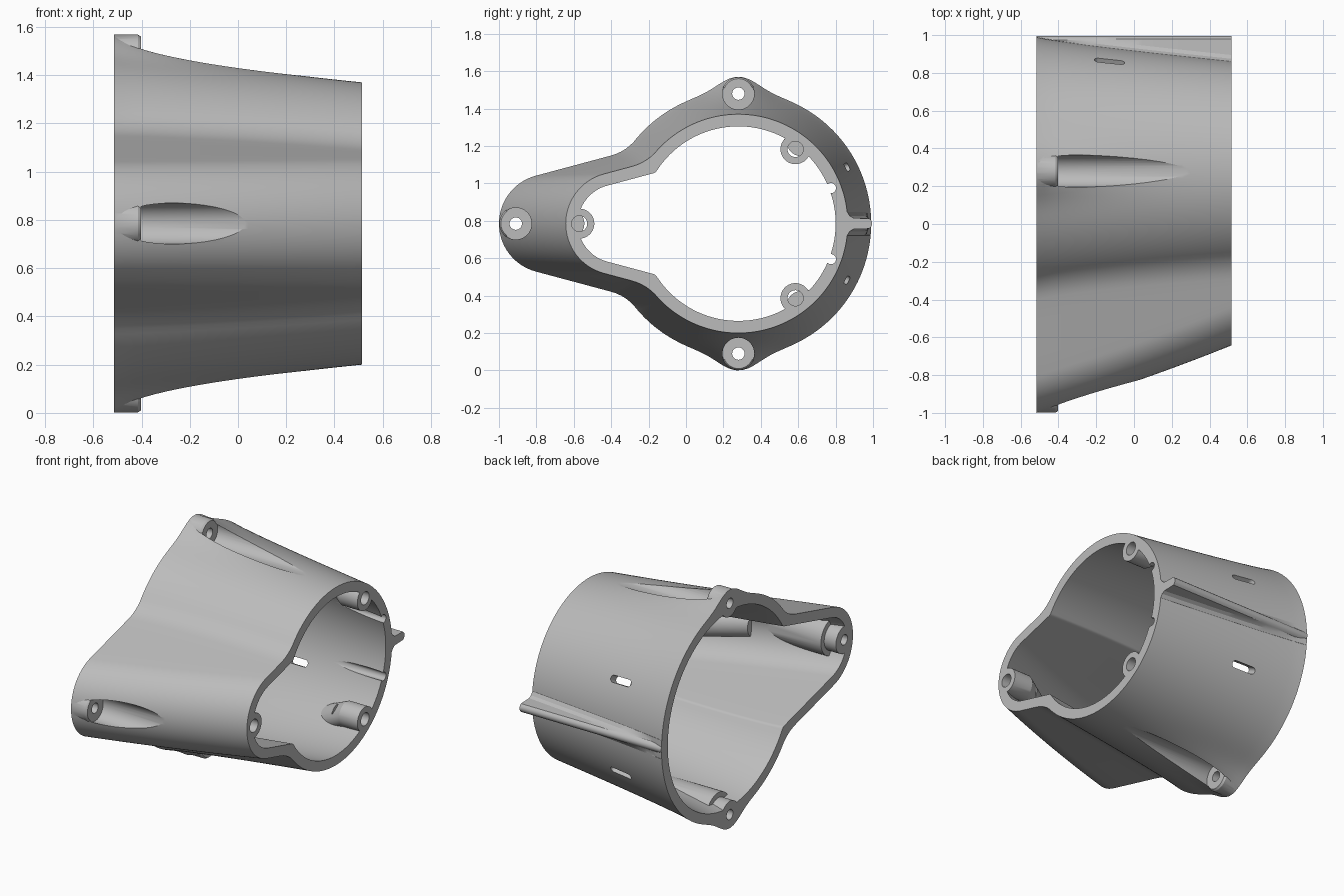
import bpy, bmesh, math
from mathutils import Vector

cube = bpy.data.objects.get("Cube")
if cube:
    bpy.data.objects.remove(cube, do_unlink=True)

X0, X1 = -0.515, 0.515      # wide end, narrow end
CY, CZ = 0.28, 0.785        # axis of the round barrel
SLOPE = math.radians(15)    # taper of the side lobe

grey = bpy.data.materials.new("housing grey")
grey.use_nodes = True
grey.diffuse_color = (0.5, 0.5, 0.5, 1)
grey.node_tree.nodes["Principled BSDF"].inputs["Base Color"].default_value = (0.5, 0.5, 0.5, 1)


def loft(name, rings):
    """Closed solid through equal-length rings of points."""
    bm = bmesh.new()
    loops = [[bm.verts.new(p) for p in ring] for ring in rings]
    n = len(loops[0])
    for a, b in zip(loops, loops[1:]):
        for i in range(n):
            j = (i + 1) % n
            bm.faces.new((a[i], a[j], b[j], b[i]))
    bm.faces.new(loops[0])
    bm.faces.new(loops[-1])
    bmesh.ops.recalc_face_normals(bm, faces=bm.faces)
    mesh = bpy.data.meshes.new(name)
    bm.to_mesh(mesh)
    bm.free()
    mesh.materials.append(grey)
    obj = bpy.data.objects.new(name, mesh)
    bpy.context.collection.objects.link(obj)
    return obj


def combine(target, tool, operation):
    """Apply a boolean and discard the tool."""
    tool.hide_render = True
    mod = target.modifiers.new("cut", 'BOOLEAN')
    mod.operation, mod.solver, mod.object = operation, 'EXACT', tool
    bpy.ops.object.select_all(action='DESELECT')
    bpy.context.view_layer.objects.active = target
    target.select_set(True)
    bpy.ops.object.modifier_apply(modifier=mod.name)
    bpy.data.objects.remove(tool, do_unlink=True)


def circle(x, y, z, r, n=40):
    return [(x, y + r * math.cos(2 * math.pi * i / n), z + r * math.sin(2 * math.pi * i / n))
            for i in range(n)]


def rod(name, y, z, r, xa, xb):
    return loft(name, [circle(xa, y, z, r), circle(xb, y, z, r)])


def barrel_radius(t):
    return 0.71 - 0.125 * t ** 0.85


def section(x, wall, bump, fillet):
    """Keyhole outline at x, moved inward by the wall thickness."""
    t = min(max((x - X0) / (X1 - X0), 0), 1)
    R = barrel_radius(t) - wall
    r = 0.265 + 0.01 * t - wall
    c = -0.735 + 0.31 * t + 0.057 * t * t
    half = []
    # rounded tip of the lobe
    for i in range(17):
        a = math.pi - (math.pi / 2 - SLOPE) * i / 16
        half.append(Vector((c + r * math.cos(a), r * math.sin(a))))
    # straight flank up to where it meets the barrel
    start = half[-1].copy()
    d = Vector((math.cos(SLOPE), math.sin(SLOPE)))
    rel = start - Vector((CY, 0))
    b = rel.dot(d)
    neck = start + d * (-b - math.sqrt(b * b - rel.length_squared + R * R))
    ang = math.atan2(neck.y, neck.x - CY)
    arc_start = ang - fillet / R
    end = neck - d * fillet
    for i in range(1, 5):
        half.append(start.lerp(end, i / 4))
    after = Vector((CY + R * math.cos(arc_start), R * math.sin(arc_start)))
    for i in range(1, 6):
        u = i / 6
        half.append(end.lerp(neck, u).lerp(neck.lerp(after, u), u))
    # barrel arc, swelling over the screw lugs
    swell = bump * 0.075 * (1 - t) ** 3
    for i in range(61):
        a = arc_start * (1 - i / 60)
        q = R + swell * math.exp(-((R * (a - math.pi / 2)) / 0.13) ** 2)
        half.append(Vector((CY + q * math.cos(a), q * math.sin(a))))
    pts = half + [Vector((p.x, -p.y)) for p in reversed(half[1:-1])]
    return [(x, p.x, CZ + p.y) for p in pts]


xs = [X0 + (X1 - X0) * i / 24 for i in range(25)]
housing = loft("housing_shell", [section(x, 0, 1, 0.09) for x in xs])
hollow = loft("hollow_cutter", [section(x, 0.065, 0, 0.012)
                                for x in [X0 - 0.05] + xs + [X1 + 0.05]])

lugs = [(CY, 1.48), (CY, 0.09), (-0.91, CZ)]           # wide end screws
posts = [(0.585, 1.183), (0.585, 0.387), (-0.57, CZ)]  # narrow end screws

# Inner walls around the screw pockets
for y, z in lugs:
    combine(hollow, rod("pocket_wall", y, z, 0.122, -0.43, 0.6), 'DIFFERENCE')

# Screw posts that lean back into the wall
for y, z in posts:
    out = Vector((y - CY, z - CZ)).normalized() * 0.22
    post = loft("screw_post", [circle(X1 + 0.1, y, z, 0.08), circle(0.38, y, z, 0.08),
                               circle(0.05, y + out.x, z + out.y, 0.08)])
    combine(hollow, post, 'DIFFERENCE')

combine(housing, hollow, 'DIFFERENCE')

# Keel ridge along the back
ridge = []
for x in xs:
    yb = CY + barrel_radius((x - X0) / (X1 - X0))
    edge = [(yb - 0.03, 0.075), (yb - 0.002, 0.062), (min(yb + 0.01, 0.97), 0.042),
            (min(yb + 0.03, 0.975), 0.03), (0.98, 0.027), (0.99, 0.017), (0.995, 0.006)]
    ridge.append([(x, y, CZ + w) for y, w in edge] + [(x, y, CZ - w) for y, w in reversed(edge)])
combine(housing, loft("keel_ridge", ridge), 'UNION')

# Screw lugs, their open pockets and through holes
for y, z in lugs:
    lug = loft("screw_lug", [circle(X0, y, z, 0.088), circle(-0.415, y, z, 0.088),
                             circle(-0.403, y, z, 0.08)])
    combine(housing, lug, 'UNION')
    combine(housing, rod("pocket_cutter", y, z, 0.085, -0.403, 0.49), 'DIFFERENCE')
    combine(housing, rod("screw_hole_cutter", y, z, 0.033, -0.6, -0.3), 'DIFFERENCE')

# Blind holes in the posts
for y, z in posts:
    combine(housing, rod("blind_hole_cutter", y, z, 0.042, 0.3, 0.6), 'DIFFERENCE')

for side in (1, -1):
    # Groove inside the narrow rim
    combine(housing, rod("groove_cutter", 0.775, CZ + side * 0.19, 0.027, 0.0, 0.6), 'DIFFERENCE')
    # Rounded slot through the back wall
    a = side * math.radians(27.5)
    outward = Vector((0, math.cos(a), math.sin(a)))
    across = Vector((0, -math.sin(a), math.cos(a)))
    outline = []
    for i in range(24):
        q = 2 * math.pi * (i + 0.5) / 24
        shift = 0.058 if math.cos(q) > 0 else -0.058
        outline.append(Vector((-0.13 + shift + 0.022 * math.cos(q), CY, CZ))
                       + across * 0.022 * math.sin(q))
    slot = loft("slot_cutter", [[p + outward * k for p in outline] for k in (0.5, 0.85)])
    combine(housing, slot, 'DIFFERENCE')

bpy.ops.object.select_all(action='DESELECT')
bpy.context.view_layer.objects.active = housing
housing.select_set(True)
bpy.ops.object.shade_smooth_by_angle(angle=math.radians(25))
